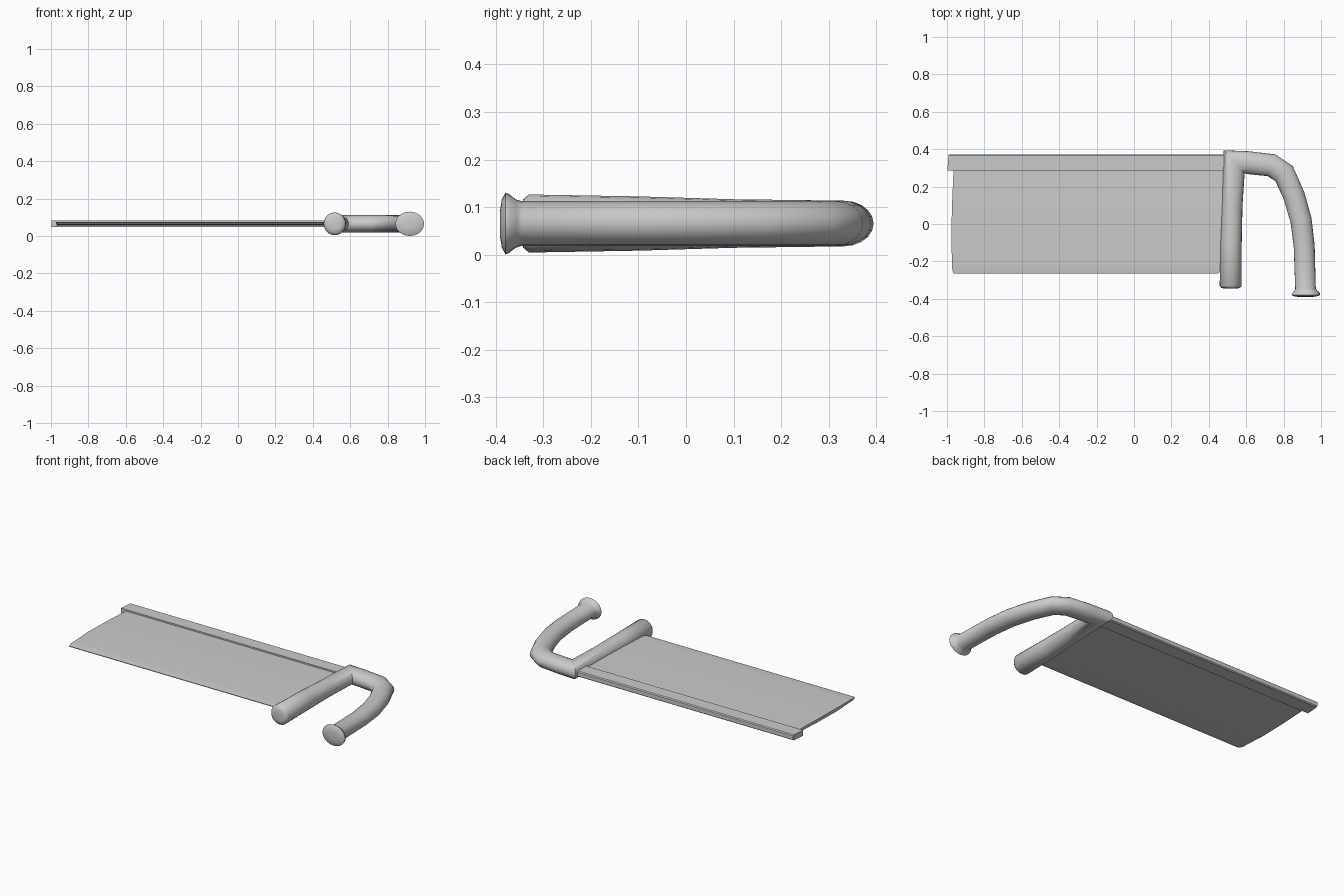
import bpy, bmesh, math
from mathutils import Vector

if "Cube" in bpy.data.objects:
    bpy.data.objects.remove(bpy.data.objects["Cube"])

ZC = 0.0655   # mid-plane height of the whole tool
SIDES = 20


def finish(name, bm, angle=40):
    bmesh.ops.recalc_face_normals(bm, faces=bm.faces)
    me = bpy.data.meshes.new(name)
    bm.to_mesh(me)
    bm.free()
    ob = bpy.data.objects.new(name, me)
    bpy.context.collection.objects.link(ob)
    bpy.ops.object.select_all(action='DESELECT')
    ob.select_set(True)
    bpy.context.view_layer.objects.active = ob
    bpy.ops.object.shade_smooth_by_angle(angle=math.radians(angle))
    return ob


def bridge(bm, rings):
    """Join consecutive vertex rings and cap both ends."""
    n = len(rings[0])
    for a, b in zip(rings, rings[1:]):
        for i in range(n):
            j = (i + 1) % n
            bm.faces.new((a[i], a[j], b[j], b[i]))
    bm.faces.new(rings[0])
    bm.faces.new(rings[-1])


def tube(name, path):
    """Sweep an ellipse in the xy plane with mitred corners: (x, y, width r, height r)."""
    bm = bmesh.new()
    pts = [Vector(p[:2]) for p in path]
    rings = []
    for k, (x, y, rw, rh) in enumerate(path):
        t1 = (pts[max(k, 1)] - pts[max(k, 1) - 1]).normalized()
        m = min(k, len(pts) - 2)
        t2 = (pts[m + 1] - pts[m]).normalized()
        t = (t1 + t2).normalized()
        w = rw / max(t.dot(t1), 0.5)
        side = Vector((t.y, -t.x))
        ring = []
        for i in range(SIDES):
            a = 2 * math.pi * i / SIDES
            p = pts[k] + side * (w * math.cos(a))
            ring.append(bm.verts.new((p.x, p.y, ZC + rh * math.sin(a))))
        rings.append(ring)
    bridge(bm, rings)
    return finish(name, bm, 50)


# Post and curved grip, one mitred sweep from post foot to flared butt
tube("handle", [
    (0.517, -0.346, 0.030, 0.030),
    (0.517, -0.342, 0.050, 0.051),
    (0.517, -0.330, 0.059, 0.061),
    (0.519, -0.100, 0.057, 0.057),
    (0.525, 0.100, 0.055, 0.051),
    (0.535, 0.332, 0.059, 0.048),
    (0.610, 0.328, 0.061, 0.047),
    (0.735, 0.314, 0.060, 0.047),
    (0.802, 0.270, 0.059, 0.047),
    (0.856, 0.150, 0.058, 0.047),
    (0.893, 0.020, 0.057, 0.047),
    (0.910, -0.120, 0.056, 0.047),
    (0.917, -0.345, 0.055, 0.047),
    (0.917, -0.358, 0.061, 0.051),
    (0.918, -0.372, 0.076, 0.062),
    (0.918, -0.379, 0.077, 0.065),
    (0.918, -0.387, 0.060, 0.051),
    (0.918, -0.391, 0.030, 0.026),
])

# Blade: thin lens profile, columns of (y, half thickness, left x, right x)
bm = bmesh.new()
profile = [(0.34, 0.008, -0.963, 0.50), (0.285, 0.008, -0.965, 0.50),
           (0.10, 0.010, -0.973, 0.50), (-0.07, 0.010, -0.977, 0.50),
           (-0.20, 0.007, -0.973, 0.50), (-0.24, 0.006, -0.972, 0.48),
           (-0.265, 0.002, -0.965, 0.448)]
outline = [(p, 1) for p in profile] + [(p, -1) for p in reversed(profile)]
rings = [[bm.verts.new((p[end], p[0], ZC + s * p[1])) for p, s in outline]
         for end in (2, 3)]
bridge(bm, rings)
finish("blade", bm, 30)

# Stiffening spine along the back of the blade
bm = bmesh.new()
section = [(0.285, -0.017), (0.285, 0.017), (0.366, 0.017),
           (0.372, 0.012), (0.372, -0.012), (0.366, -0.017)]
rings = [[bm.verts.new((x0 + slant * (y - 0.285), y, ZC + z)) for y, z in section]
         for x0, slant in ((-0.998, 0.08), (0.53, 0.0))]
bridge(bm, rings)
finish("spine", bm, 30)
